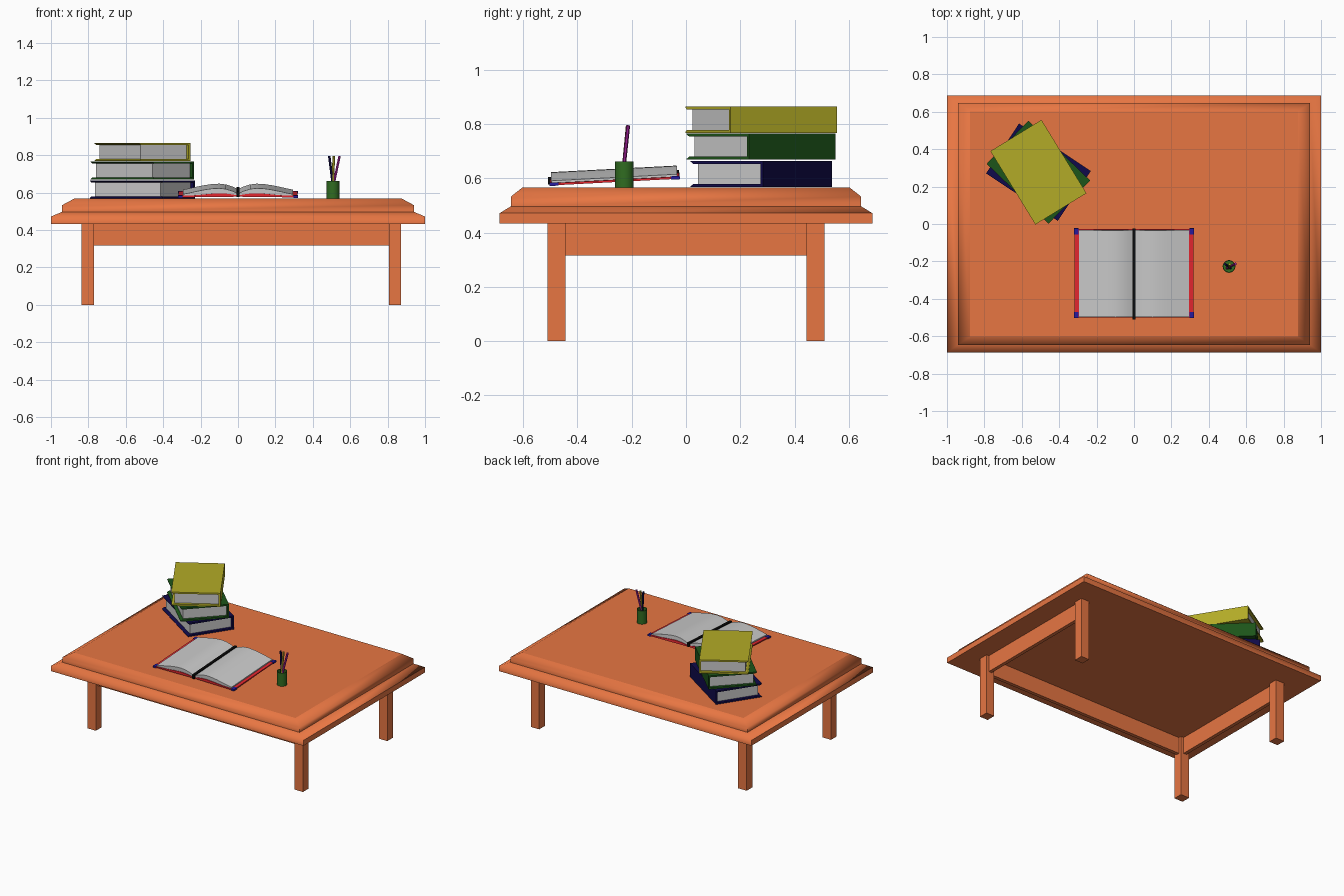
import bpy, bmesh, math
from mathutils import Vector, Matrix

if "Cube" in bpy.data.objects:
    bpy.data.objects.remove(bpy.data.objects["Cube"])

COL = {
    "wood": (.80, .18, .055), "yellow": (.45, .41, .02), "green": (.012, .09, .01),
    "navy": (.005, .003, .07), "red": (.8, .02, .03), "black": (.003, .003, .003),
    "cup_green": (.03, .15, .015), "magenta": (.4, .015, .35), "blue": (.02, .01, .35),
}
MATS = {}
for key, c in COL.items():
    MATS[key] = bpy.data.materials.new(key)
    MATS[key].diffuse_color = (*c, 1)


def finish(name, bm, mat=None, matrix=None, smooth=None):
    bmesh.ops.recalc_face_normals(bm, faces=bm.faces)
    me = bpy.data.meshes.new(name)
    bm.to_mesh(me)
    bm.free()
    if smooth:
        me.polygons.foreach_set("use_smooth", [True] * len(me.polygons))
        me.set_sharp_from_angle(angle=math.radians(smooth))
    if mat:
        me.materials.append(MATS[mat])
    ob = bpy.data.objects.new(name, me)
    bpy.context.collection.objects.link(ob)
    if matrix:
        ob.matrix_world = matrix
    return ob


def box(name, lo, hi, mat=None, matrix=None):
    lo, hi = Vector(lo), Vector(hi)
    bm = bmesh.new()
    bmesh.ops.create_cube(bm, size=1)
    for v in bm.verts:
        v.co = (lo + hi) / 2 + v.co * (hi - lo)
    return finish(name, bm, mat, matrix)


def prism(name, profile, y0, y1, mat=None, matrix=None, smooth=None):
    """Extrude an x-z outline along y."""
    bm = bmesh.new()
    f = bm.faces.new([bm.verts.new((x, y0, z)) for x, z in profile])
    r = bmesh.ops.extrude_face_region(bm, geom=[f])
    moved = [g for g in r["geom"] if isinstance(g, bmesh.types.BMVert)]
    bmesh.ops.translate(bm, verts=moved, vec=(0, y1 - y0, 0))
    return finish(name, bm, mat, matrix, smooth)


def slab(name, rings):
    """Stack of scaled rectangles with softly shaded moulding."""
    bm = bmesh.new()
    loops = [[bm.verts.new((sx * s, sy * s * .687, z))
              for sx, sy in ((-1, -1), (1, -1), (1, 1), (-1, 1))] for s, z in rings]
    for a, b in zip(loops, loops[1:]):
        for i in range(4):
            j = (i + 1) % 4
            bm.faces.new((a[i], a[j], b[j], b[i]))
    bm.faces.new(loops[0])
    bm.faces.new(loops[-1])
    ob = finish(name, bm, "wood", smooth=62)
    for p in ob.data.polygons:
        if abs(p.normal.z) > .99:
            p.use_smooth = False


# Table top: two moulded layers
slab("tabletop_lower", [(1, .433), (1, .472), (.94, .497)])
slab("tabletop_upper", [(.94, .497), (.94, .533), (.877, .567)])

# Legs and the three aprons (the back is open)
for sx, x0, x1 in (("left", -.838, -.77), ("right", .807, .872)):
    for sy, y0, y1 in (("front", -.51, -.445), ("back", .445, .51)):
        box(f"{sy}_{sx}_leg", (x0, y0, 0), (x1, y1, .44), "wood")
box("front_apron", (-.775, -.49, .316), (.81, -.465, .44), "wood")
box("left_apron", (-.817, -.45, .316), (-.792, .45, .44), "wood")
box("right_apron", (.827, -.45, .316), (.852, .45, .44), "wood")


# Stack of closed books, spine on local +x
def closed_book(color, z, angle, h=.097, w=.16, d=.23, t=.011):
    m = Matrix.Translation((-.511, .277, z)) @ Matrix.Rotation(math.radians(angle), 4, 'Z')
    outline = [(-w, 0), (w, 0), (w, h), (-w, h), (-w, h - .003), (-w + .012, h - t),
               (w - t, h - t), (w - t, t), (-w + .012, t), (-w, .003)]
    prism(f"{color}_book_cover", outline, -d, d, color, m)
    box(f"{color}_book_pages", (-w + .02, -d + .02, t), (w - t, d - .02, h - t), None, m)


closed_book("navy", .568, 56.5)
closed_book("green", .669, 46)
closed_book("yellow", .768, 31.5)

# Open book, tilted slightly up towards the back
M = Matrix.Translation((0, -.5, .574)) @ Matrix.Rotation(math.radians(3), 4, 'X')
under = [(0, .010), (.03, .016), (.07, .021), (.11, .022), (.16, .018), (.22, .012), (.295, .009)]
upper = [(.295, .017), (.26, .024), (.22, .033), (.18, .041), (.14, .047), (.10, .049),
         (.065, .045), (.03, .034), (0, .020)]
half = under + [(.317, .008)]
prism("open_book_cover",
      [(-.317, 0), (0, .004), (.317, 0)] + half[::-1] + [(-x, z) for x, z in half[1:]],
      0, .475, "red", M, 30)
for side, s in (("left", -1), ("right", 1)):
    prism(f"open_book_{side}_pages", [(s * x, z) for x, z in under + upper],
          .004, .469, None, M, 40)
    for end, y0, y1 in (("front", -.003, .03), ("back", .446, .478)):
        xs = sorted((s * .298, s * .320))
        box(f"{end}_{side}_book_corner", (xs[0], y0, -.002), (xs[1], y1, .0105), "blue", M)
box("bookmark_band", (-.009, -.008, .004), (.009, .477, .032), "black", M)

# Hollow pencil cup
bm = bmesh.new()
rings = []
for r, z in ((.034, .566), (.034, .662), (.029, .662), (.029, .575)):
    rings.append([bm.verts.new((.508 + r * math.cos(i * math.tau / 24),
                                -.227 + r * math.sin(i * math.tau / 24), z)) for i in range(24)])
for a, b in zip(rings, rings[1:]):
    for i in range(24):
        j = (i + 1) % 24
        bm.faces.new((a[i], a[j], b[j], b[i]))
bm.faces.new(rings[0])
bm.faces.new(rings[-1])
finish("pencil_cup", bm, "cup_green", smooth=40)

# Pencils leaning in the cup
for color, a, b in (("navy", (.515, -.236, .577), (.488, -.214, .795)),
                    ("yellow", (.505, -.236, .577), (.512, -.215, .795)),
                    ("magenta", (.497, -.236, .577), (.543, -.213, .795))):
    a, b = Vector(a), Vector(b)
    bm = bmesh.new()
    bmesh.ops.create_cone(bm, cap_ends=True, segments=6, radius1=.007, radius2=.007,
                          depth=(b - a).length)
    rot = (b - a).to_track_quat('Z', 'Y').to_matrix().to_4x4()
    finish(f"{color}_pencil", bm, color, Matrix.Translation((a + b) / 2) @ rot)

for m in bpy.data.materials:
    if m.users and not m.is_grease_pencil:
        m.use_nodes = True
        m.node_tree.nodes["Principled BSDF"].inputs["Base Color"].default_value = m.diffuse_color
